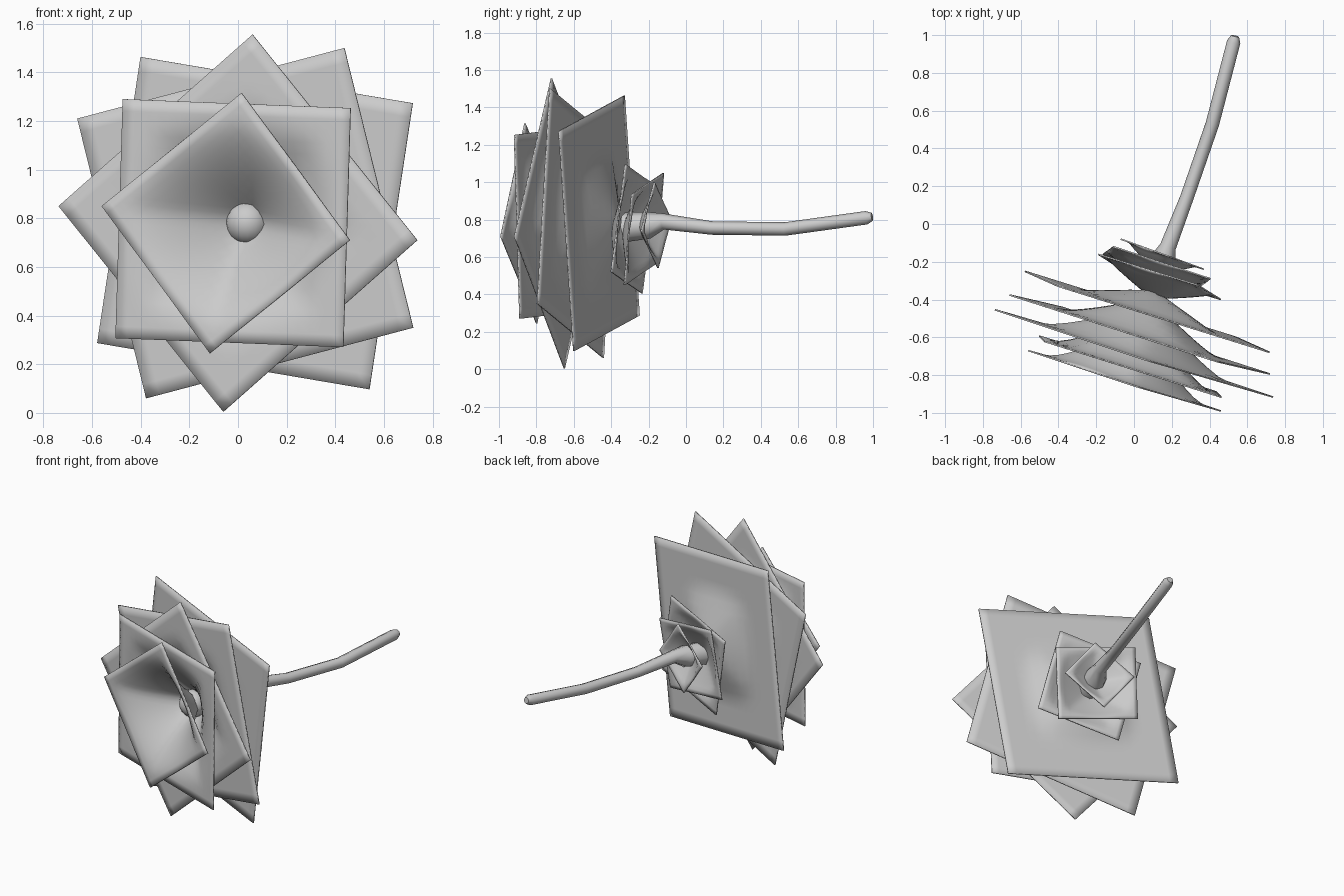
import bpy, bmesh
from mathutils import Vector

if "Cube" in bpy.data.objects:
    bpy.data.objects.remove(bpy.data.objects["Cube"], do_unlink=True)

grey = bpy.data.materials.new("plain_grey")
grey.use_nodes = True
grey.diffuse_color = (0.6, 0.6, 0.6, 1)
grey.node_tree.nodes["Principled BSDF"].inputs["Base Color"].default_value = (0.6, 0.6, 0.6, 1)

AXIS = Vector((0.3, 0.95, 0.02)).normalized()  # from blossom towards stem


def add_object(name, data):
    obj = bpy.data.objects.new(name, data)
    bpy.context.collection.objects.link(obj)
    data.materials.append(grey)
    return obj


def sheet(name, centre, u, v, depth, reach, power):
    """Square sheet with half diagonals u and v, its middle drawn out along the axis."""
    centre, u, v = Vector(centre), Vector(u), Vector(v)
    bm = bmesh.new()
    bmesh.ops.create_grid(bm, x_segments=20, y_segments=20, size=1)
    for vert in bm.verts:
        a, b = vert.co.x, vert.co.y
        t = 0.5 * max(abs(a), abs(b)) + 0.5 * vert.co.xy.length
        pull = depth * max(0, 1 - t / reach) ** power
        vert.co = centre + u * (a + b) / 2 + v * (b - a) / 2 + AXIS * pull
    for face in bm.faces:
        face.smooth = True
    mesh = bpy.data.meshes.new(name)
    bm.to_mesh(mesh)
    bm.free()
    obj = add_object(name, mesh)
    solid = obj.modifiers.new("thickness", "SOLIDIFY")
    solid.thickness = 0.008
    solid.offset = 0


def in_plane(x, z):
    return (x, -0.316 * x - 0.02 * z, z)


# Petals, front to back: centre, half diagonals (x, z), funnel depth, reach, curve
petals = [
    ((-0.05, -0.83, 0.78), (0.51, -0.07), (0.065, 0.535), 0.36, 1.0, 1.5),
    ((-0.02, -0.755, 0.78), (0.453, -0.51), (0.483, 0.473), 0.31, 0.9, 1.4),
    ((0, -0.685, 0.78), (0.737, -0.07), (0.06, 0.775), 0.27, 0.8, 1.3),
    ((0.03, -0.585, 0.78), (0.69, -0.43), (0.407, 0.72), 0.2, 0.7, 1.2),
    ((0.07, -0.465, 0.78), (0.47, -0.683), (0.648, 0.493), 0.12, 0.6, 1.0),
]
for i, (c, u, v, depth, reach, power) in enumerate(petals, 1):
    sheet(f"petal_{i}", c, in_plane(*u), in_plane(*v), depth, reach, power)

# Sepals, cupped the other way
sepals = [
    ((0.135, -0.28, 0.75), (0.325, -0.12, -0.23), (0.205, -0.045, 0.345), -0.12),
    ((0.12, -0.225, 0.75), (0.23, -0.105, -0.3), (0.285, -0.065, 0.185), -0.12),
    ((0.15, -0.16, 0.77), (0.22, -0.08, -0.03), (0.03, -0.01, 0.23), -0.1),
]
for i, (c, u, v, depth) in enumerate(sepals, 1):
    sheet(f"sepal_{i}", c, u, v, depth, 0.95, 0.9)

# Bud in the middle of the blossom
bpy.ops.mesh.primitive_uv_sphere_add(segments=16, ring_count=10, radius=0.09, location=(0.04, -0.55, 0.78))
bud = bpy.context.object
bud.name = "bud"
bud.data.materials.append(grey)
bpy.ops.object.shade_smooth_by_angle()

# Stem, flared where it meets the sepals
path = [(0.1, -0.32, 0.76, 2.2), (0.15, -0.2, 0.77, 2.0), (0.18, -0.12, 0.79, 1.2),
        (0.28, 0.14, 0.755, 1), (0.415, 0.53, 0.75, 1), (0.528, 0.965, 0.81, 1), (0.535, 0.995, 0.815, 0.6)]
curve = bpy.data.curves.new("stem", "CURVE")
curve.dimensions = "3D"
curve.bevel_depth = 0.036
curve.bevel_resolution = 2
curve.use_fill_caps = True
spline = curve.splines.new("POLY")
spline.points.add(len(path) - 1)
for point, (x, y, z, r) in zip(spline.points, path):
    point.co = (x, y, z, 1)
    point.radius = r
spline.use_smooth = True
add_object("stem", curve)
